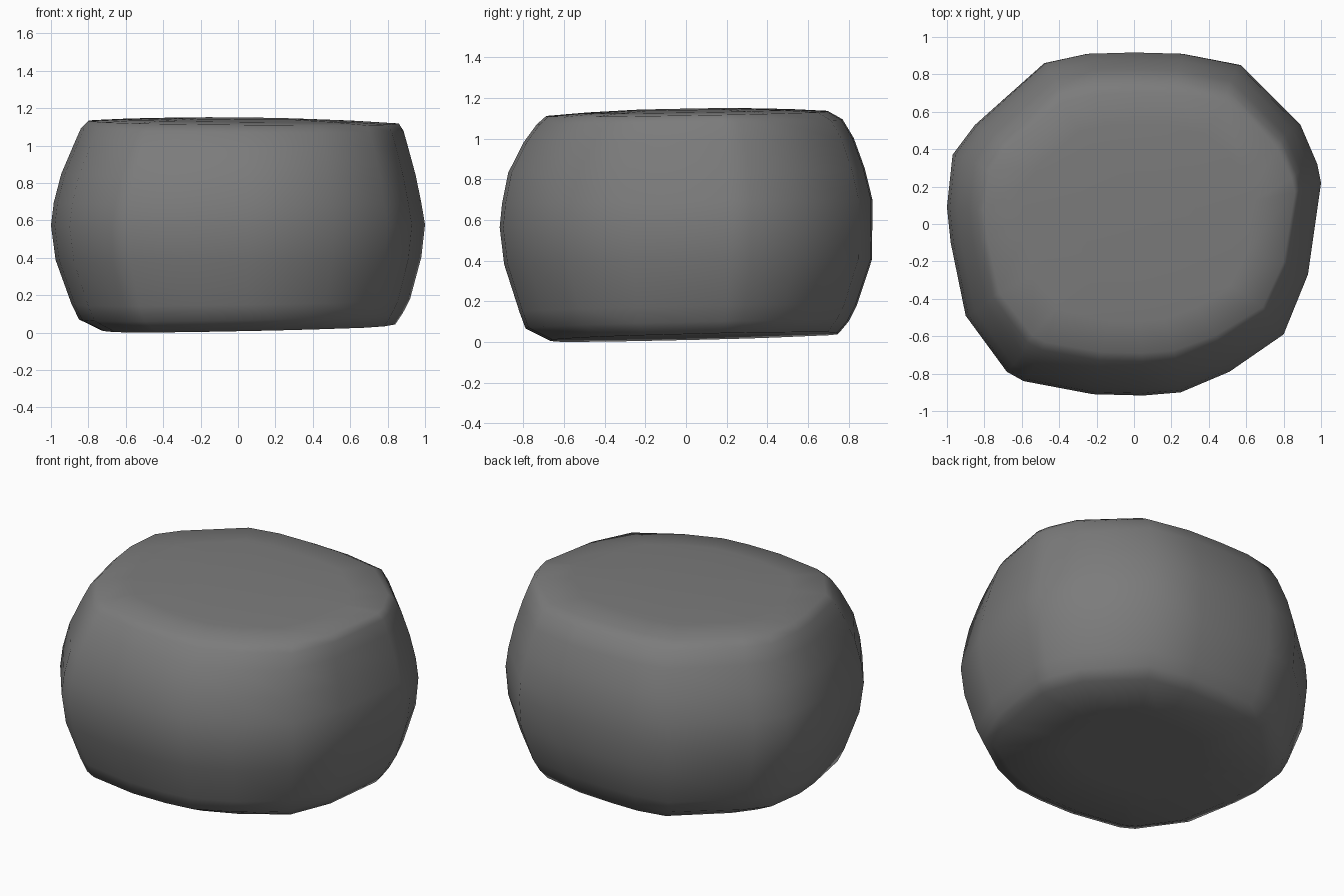
import bpy
import bmesh

cube = bpy.data.objects.get("Cube")
if cube:
    bpy.data.objects.remove(cube, do_unlink=True)

# Plan outline of the boulder at its widest
OUTLINE = [(-1, .09), (-.97, .37), (-.85, .53), (-.48, .86), (-.25, .91), (0, .917),
           (.26, .91), (.57, .85), (.89, .53), (.98, .32), (1, .22), (.93, -.27),
           (.8, -.59), (.51, -.79), (.25, -.9), (.05, -.917), (-.22, -.91),
           (-.59, -.84), (-.68, -.79), (-.9, -.49), (-.98, -.1)]
HALF_DEPTH = .917

# Height, then reach to the -x, +x, front and back sides
LEVELS = [(.03, .73, .84, .67, .75), (.09, .85, .88, .79, .80),
          (.17, .89, .92, .82, .84), (.40, .975, .98, .895, .915),
          (.58, 1, 1, .917, .917), (.70, .985, .98, .905, .917),
          (.85, .945, .95, .875, .88), (1.0, .88, .91, .80, .825),
          (1.09, .84, .885, .735, .77), (1.13, .80, .86, .69, .70)]


def tilted(x, y, z):
    """Lean the base up to the back and +x side, and the top gently back."""
    t = min(max(z / 1.13, 0), 1)
    base = .02 * x + .025 * y
    top = -.01 * x + .018 * y
    return x, y, z + base * (1 - t) ** 2 + top * t ** 2


def ring(bm, level, inset=1.0, rise=0.0):
    z, left, right, front, back = level
    verts = []
    for px, py in OUTLINE:
        x = px * (left if px < 0 else right) * inset
        y = py / HALF_DEPTH * (front if py < 0 else back) * inset
        verts.append(bm.verts.new(tilted(x, y, z + rise)))
    return verts


def bridge(bm, lower, upper):
    n = len(lower)
    for i in range(n):
        j = (i + 1) % n
        bm.faces.new((lower[i], lower[j], upper[j], upper[i]))


# Stacked rings with a nearly flat base and a slightly domed top
bm = bmesh.new()
rings = [ring(bm, LEVELS[0], .5)]
rings += [ring(bm, level) for level in LEVELS]
rings += [ring(bm, LEVELS[-1], .75, .012), ring(bm, LEVELS[-1], .4, .022)]
for lower, upper in zip(rings, rings[1:]):
    bridge(bm, lower, upper)
bm.faces.new(rings[0])
bm.faces.new(rings[-1])
bmesh.ops.recalc_face_normals(bm, faces=bm.faces)

# Rest the boulder on the ground
lowest = min(v.co.z for v in bm.verts)
for v in bm.verts:
    v.co.z -= lowest
for f in bm.faces:
    f.smooth = True

mesh = bpy.data.meshes.new("boulder")
bm.to_mesh(mesh)
bm.free()
boulder = bpy.data.objects.new("boulder", mesh)
bpy.context.collection.objects.link(boulder)

# Grey stone
stone = bpy.data.materials.new("grey stone")
stone.use_nodes = True
color = (.2, .2, .2, 1)
stone.diffuse_color = color
stone.node_tree.nodes["Principled BSDF"].inputs["Base Color"].default_value = color
mesh.materials.append(stone)
